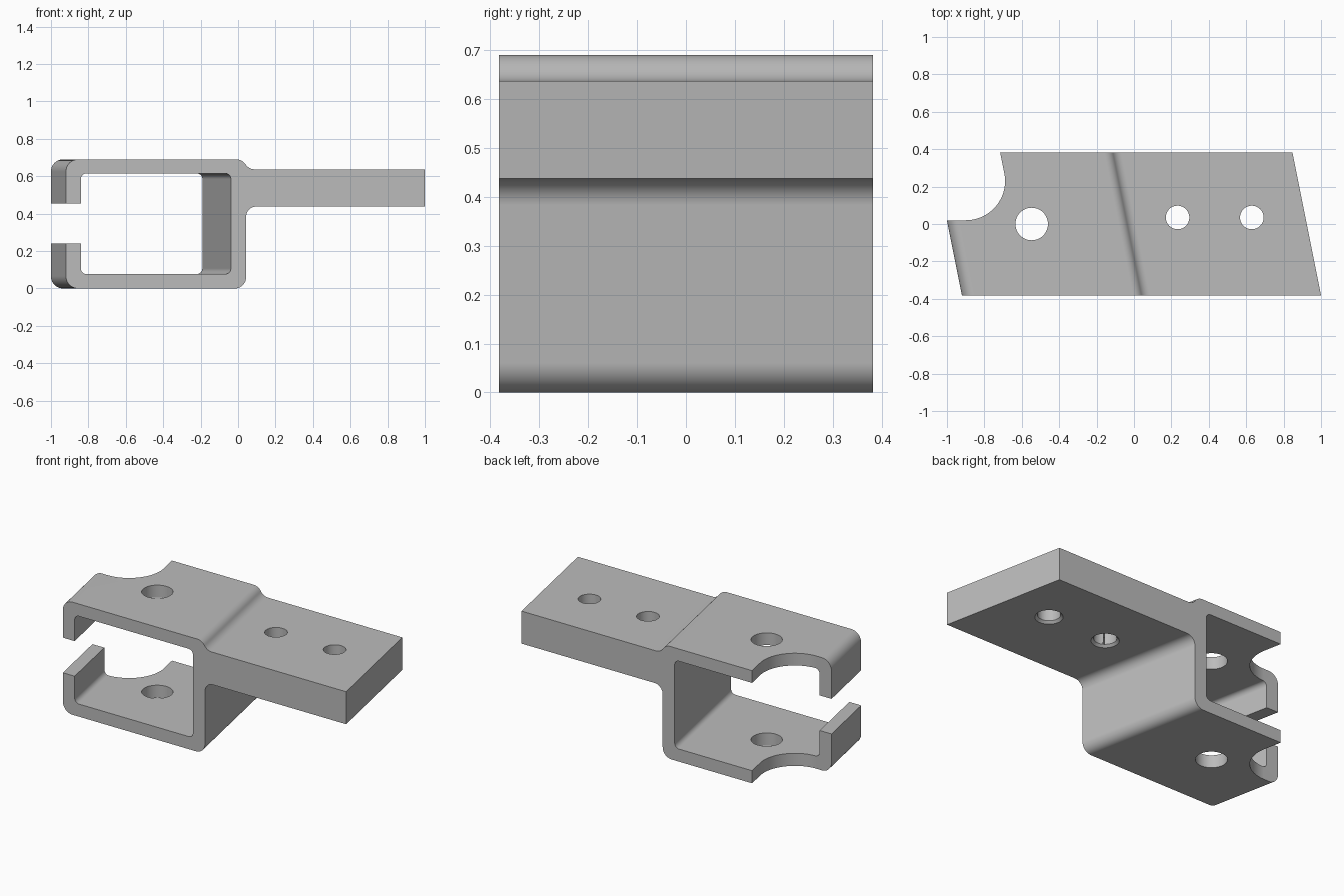
import bpy, bmesh, math
from mathutils import Vector

cube = bpy.data.objects.get("Cube")
if cube:
    bpy.data.objects.remove(cube)

HALF_DEPTH = 0.382
SHEAR = -0.2          # sideways drift of the section per unit of depth

grey = bpy.data.materials.new("plain grey")
grey.use_nodes = True
colour = (0.5, 0.5, 0.5, 1)
grey.diffuse_color = colour
grey.node_tree.nodes["Principled BSDF"].inputs["Base Color"].default_value = colour


def rounded(corners, steps=10):
    """Turn (a, b, radius) corners into an outline with true tangent arcs."""
    out = []
    for i, (a, b, r) in enumerate(corners):
        p = Vector((a, b))
        if r == 0:
            out.append(p)
            continue
        d1 = (Vector(corners[i - 1][:2]) - p).normalized()
        d2 = (Vector(corners[(i + 1) % len(corners)][:2]) - p).normalized()
        half = d1.angle(d2) / 2
        centre = p + (d1 + d2).normalized() * (r / math.sin(half))
        start = p + d1 * (r / math.tan(half)) - centre
        end = p + d2 * (r / math.tan(half)) - centre
        sweep = start.angle(end)
        for k in range(steps + 1):
            t = k / steps
            out.append(centre + (start * math.sin((1 - t) * sweep)
                                 + end * math.sin(t * sweep)) / math.sin(sweep))
    return out


def prism(name, lower, upper):
    """Solid between two matching loops of 3D points."""
    bm = bmesh.new()
    a = [bm.verts.new(p) for p in lower]
    b = [bm.verts.new(p) for p in upper]
    bm.faces.new(a)
    bm.faces.new(b[::-1])
    for i in range(len(a)):
        j = (i + 1) % len(a)
        bm.faces.new((a[i], b[i], b[j], a[j]))
    bmesh.ops.recalc_face_normals(bm, faces=bm.faces)
    mesh = bpy.data.meshes.new(name)
    bm.to_mesh(mesh)
    bm.free()
    mesh.materials.append(grey)
    obj = bpy.data.objects.new(name, mesh)
    bpy.context.collection.objects.link(obj)
    return obj


def disc(x, y, z, r, n=48):
    return [(x + r * math.cos(k * math.tau / n), y + r * math.sin(k * math.tau / n), z)
            for k in range(n)]


# Bracket section at the front face: slotted box with a thick tongue
section = rounded([
    (-0.92, 0.455, 0), (-0.92, 0.69, 0.065), (0.0225, 0.69, 0.058),
    (0.0575, 0.637, 0.058), (1.0, 0.637, 0), (1.0, 0.438, 0),
    (0.043, 0.438, 0.055), (0.043, 0, 0.06), (-0.92, 0, 0.065),
    (-0.92, 0.24, 0), (-0.84, 0.24, 0), (-0.84, 0.077, 0.03),
    (-0.038, 0.077, 0.03), (-0.038, 0.615, 0.03), (-0.84, 0.615, 0.03),
    (-0.84, 0.455, 0)])
drift = SHEAR * 2 * HALF_DEPTH
bracket = prism("bracket",
                [(p.x, -HALF_DEPTH, p.y) for p in section],
                [(p.x + drift, HALF_DEPTH, p.y) for p in section])

# Rounded notch in the rear left corner
notch = rounded([(-1.3, 0.02, 0), (-0.643, 0.02, 0.21), (-0.743, 0.52, 0),
                 (-1.3, 0.52, 0)], 24)
cutters = [prism("notch_cutter", [(p.x, p.y, -0.2) for p in notch],
                 [(p.x, p.y, 0.9) for p in notch])]

# Large hole through both box plates
cutters.append(prism("large_hole_cutter", disc(-0.547, 0, -0.2, 0.087),
                     disc(-0.547, 0, 0.9, 0.087)))

# Tongue holes, flared on the underside
for side, x in (("inner", 0.233), ("outer", 0.63)):
    cutters.append(prism(side + "_hole_cutter", disc(x, 0.035, 0.3, 0.063),
                         disc(x, 0.035, 0.9, 0.063)))
    cutters.append(prism(side + "_flare_cutter", disc(x, 0.035, 0.418, 0.097),
                         disc(x, 0.035, 0.455, 0.06)))

bpy.ops.object.select_all(action='DESELECT')
bpy.context.view_layer.objects.active = bracket
bracket.select_set(True)
for cutter in cutters:
    cutter.hide_render = True
    mod = bracket.modifiers.new(cutter.name, 'BOOLEAN')
    mod.operation = 'DIFFERENCE'
    mod.solver = 'EXACT'
    mod.object = cutter
    bpy.ops.object.modifier_apply(modifier=mod.name)
for cutter in cutters:
    bpy.data.objects.remove(cutter)

# Smooth bends, crisp edges
bpy.ops.object.shade_smooth_by_angle(angle=math.radians(30))
weighted = bracket.modifiers.new("flat_faces", 'WEIGHTED_NORMAL')
weighted.keep_sharp = True
